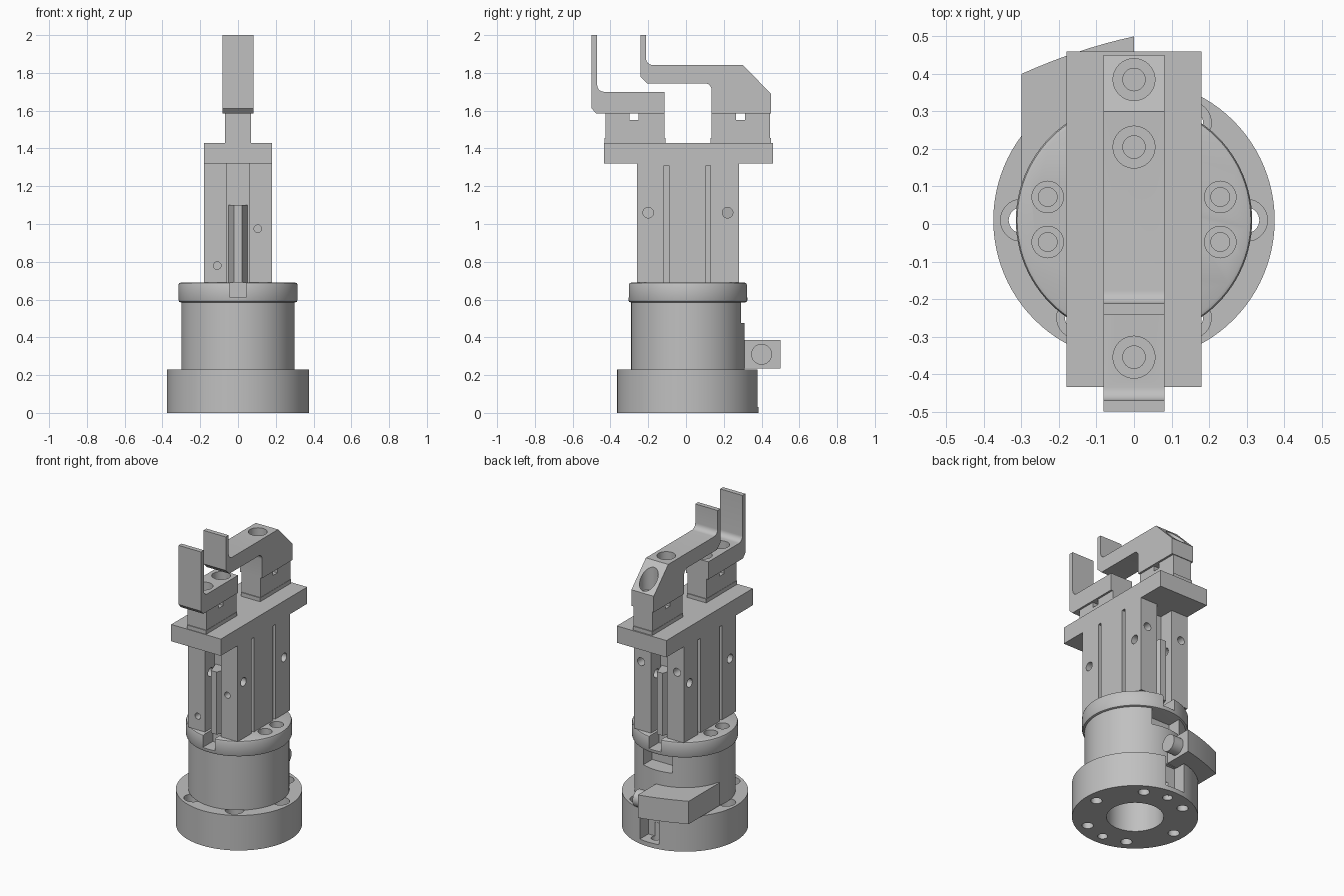
import bpy
import bmesh
from math import radians, cos, sin, pi
from mathutils import Matrix, Vector

cube = bpy.data.objects.get("Cube")
if cube:
    bpy.data.objects.remove(cube, do_unlink=True)

steel = bpy.data.materials.new("machined grey")
steel.use_nodes = True
GREY = (0.53, 0.53, 0.53, 1)
steel.diffuse_color = GREY
steel.node_tree.nodes["Principled BSDF"].inputs["Base Color"].default_value = GREY

CY = 0.01  # depth of the main axis


def finish(name, bm):
    bmesh.ops.recalc_face_normals(bm, faces=bm.faces)
    mesh = bpy.data.meshes.new(name)
    bm.to_mesh(mesh)
    bm.free()
    mesh.materials.append(steel)
    ob = bpy.data.objects.new(name, mesh)
    bpy.context.collection.objects.link(ob)
    return ob


def box(name, x0, x1, y0, y1, z0, z1):
    bm = bmesh.new()
    bmesh.ops.create_cube(bm, size=1)
    bmesh.ops.scale(bm, vec=(x1 - x0, y1 - y0, z1 - z0), verts=bm.verts)
    bmesh.ops.translate(bm, vec=((x0 + x1) / 2, (y0 + y1) / 2, (z0 + z1) / 2), verts=bm.verts)
    return finish(name, bm)


def rod(name, start, end, r, sides=32):
    a, b = Vector(start), Vector(end)
    bm = bmesh.new()
    turn = (b - a).to_track_quat('Z', 'Y').to_matrix().to_4x4()
    bmesh.ops.create_cone(bm, cap_ends=True, segments=sides, radius1=r, radius2=r,
                          depth=(b - a).length, matrix=Matrix.Translation((a + b) / 2) @ turn)
    return finish(name, bm)


def post(name, r, z0, z1, sides=96):
    return rod(name, (0, CY, z0), (0, CY, z1), r, sides)


def extrude(name, points, direction):
    bm = bmesh.new()
    face = bm.faces.new([bm.verts.new(p) for p in points])
    new = bmesh.ops.extrude_face_region(bm, geom=[face])["geom"]
    bmesh.ops.translate(bm, vec=direction, verts=[v for v in new if isinstance(v, bmesh.types.BMVert)])
    return finish(name, bm)


def apply_all(ob):
    bpy.context.view_layer.objects.active = ob
    for mod in list(ob.modifiers):
        bpy.ops.object.modifier_apply(modifier=mod.name)


def cut(ob, cutters):
    for c in cutters:
        c.hide_render = True
        mod = ob.modifiers.new("cut", 'BOOLEAN')
        mod.operation, mod.solver, mod.object = 'DIFFERENCE', 'EXACT', c
    apply_all(ob)
    for c in cutters:
        bpy.data.objects.remove(c, do_unlink=True)


def drill(x, y, z0, z1, r):
    return rod("drill", (x, y, z0), (x, y, z1), r)


def arc(cy, cz, r, a0, a1, n=6):
    return [(cy + r * cos(radians(a0 + (a1 - a0) * i / n)),
             cz + r * sin(radians(a0 + (a1 - a0) * i / n))) for i in range(n + 1)]


# Mounting base with bolt circle, bore and rear slot
base = post("mounting_base", 0.375, 0, 0.23)
cutters = [post("bore", 0.17, -0.1, 0.3), box("slot", -0.07, 0.07, 0.29, 0.5, 0.03, 0.3)]
for angle in range(0, 360, 60):
    x, y = 0.3 * cos(radians(angle)), CY + 0.3 * sin(radians(angle))
    cutters += [drill(x, y, -0.1, 0.3, 0.034), drill(x, y, 0.11, 0.3, 0.056)]
cutters += [drill(0, CY + s * 0.3, -0.1, 0.12, 0.03) for s in (-1, 1)]
cut(base, cutters)

# Motor housing
housing = post("drive_housing", 0.3, 0.23, 0.585)
cut(housing, [post("bore", 0.17, 0.1, 0.45),
              box("window", -0.105, 0.105, 0.2, 0.5, 0.475, 0.6)])

# Flange with screw pockets and front and back notches
flange = post("flange", 0.315, 0.585, 0.69)
bevel = flange.modifiers.new("edge", 'BEVEL')
bevel.width, bevel.segments = 0.012, 2
apply_all(flange)
cutters = [box("notch", -0.043, 0.043, -0.5, -0.2, 0.61, 0.8),
           box("notch", -0.043, 0.043, 0.22, 0.5, 0.61, 0.8)]
for x in (-0.23, 0.23):
    for y in (CY - 0.058, CY + 0.062):
        cutters += [drill(x, y, 0.65, 0.8, 0.042), drill(x, y, 0.61, 0.8, 0.025)]
cut(flange, cutters)

# Cable connector: curved outer wall and round plug
outline = [(0, 0.25), (0, 0.5)]
for i in range(1, 9):
    x = -0.3 * i / 8
    outline.append((x, 0.5 - 0.065 * (i / 8) - 0.035 * (i / 8) ** 2))
outline += [(-0.3, 0.08), (-0.2, 0.08)]
extrude("cable_connector", [(x, y, 0.235) for x, y in outline], (0, 0, 0.15))
rod("cable_plug", (-0.01, 0.4, 0.31), (0.07, 0.4, 0.31), 0.055)

# Gripper body with slots, side grooves and holes
body = box("gripper_body", -0.18, 0.18, -0.26, 0.28, 0.69, 1.32)
cutters = [box("slot", -0.058, 0.058, -0.5, -0.16, 0.6, 1.4),
           box("slot", -0.058, 0.058, 0.18, 0.5, 0.6, 1.4)]
for s in (-1, 1):
    for y in (-0.103, 0.118):
        x0, x1 = sorted((s * 0.16, s * 0.3))
        cutters.append(box("groove", x0, x1, y - 0.0125, y + 0.0125, 0.6, 1.31))
for y in (-0.2, 0.22):
    cutters.append(rod("hole", (-0.3, y, 1.06), (0.3, y, 1.06), 0.028))
for x, z in ((0.105, 0.975), (-0.11, 0.78)):
    cutters.append(rod("hole", (x, -0.3, z), (x, -0.2, z), 0.02))
for x in (-0.13, 0.13):
    cutters.append(rod("hole", (x, 0.32, 1.14), (x, 0.22, 1.14), 0.026))
cut(body, cutters)

# Sensor rails inside the slots
for name, s in (("front_rail", -1), ("back_rail", 1)):
    near, far = CY + s * 0.26, CY + s * 0.16
    extrude(name, [(-0.02, near, 0.69), (0.02, near, 0.69), (0.055, far, 0.69), (-0.055, far, 0.69)],
            (0, 0, 0.41))

# Guide plate
box("guide_plate", -0.18, 0.18, -0.435, 0.46, 1.32, 1.43)

# Sliding carriers with cross notch
for name, y0, y1, notch in (("front_carrier", -0.425, -0.115, -0.275), ("back_carrier", 0.135, 0.445, 0.288)):
    slide = box(name, -0.068, 0.068, y0, y1, 1.455, 1.585)
    cut(slide, [box("notch", -0.2, 0.2, notch - 0.024, notch + 0.024, 1.55, 1.7)])
    box(name + "_foot", -0.07, 0.07, y0 - 0.006, y1 + 0.006, 1.43, 1.455)


def jaw(name, profile, holes, seat):
    ob = extrude(name, [(-0.081, y, z) for y, z in profile], (0.162, 0, 0))
    cutters = []
    for y in holes:
        cutters += [drill(0, y, seat, 1.95, 0.056), drill(0, y, 1.59, 1.95, 0.03)]
    cut(ob, cutters)


# Lower front jaw and long rear jaw, both ending in upright fingers
jaw("front_jaw", [(-0.5, 2), (-0.5, 1.612), (-0.475, 1.585), (-0.115, 1.585), (-0.115, 1.7)]
    + arc(-0.435, 1.735, 0.035, 270, 180) + [(-0.47, 2)], (-0.355, -0.175), 1.64)
jaw("back_jaw", [(-0.242, 2), (-0.242, 1.78), (-0.205, 1.745)]
    + arc(0.1, 1.71, 0.035, 90, 0) + [(0.135, 1.585), (0.45, 1.585), (0.45, 1.69), (0.3, 1.842)]
    + arc(-0.177, 1.877, 0.035, 270, 180) + [(-0.212, 2)], (0.205, 0.385), 1.66)

# Smooth the round surfaces, keep machined edges sharp
bpy.ops.object.select_all(action='DESELECT')
for ob in bpy.context.collection.objects:
    if ob.type == 'MESH':
        ob.select_set(True)
        bpy.context.view_layer.objects.active = ob
bpy.ops.object.shade_smooth_by_angle(angle=pi / 6)
